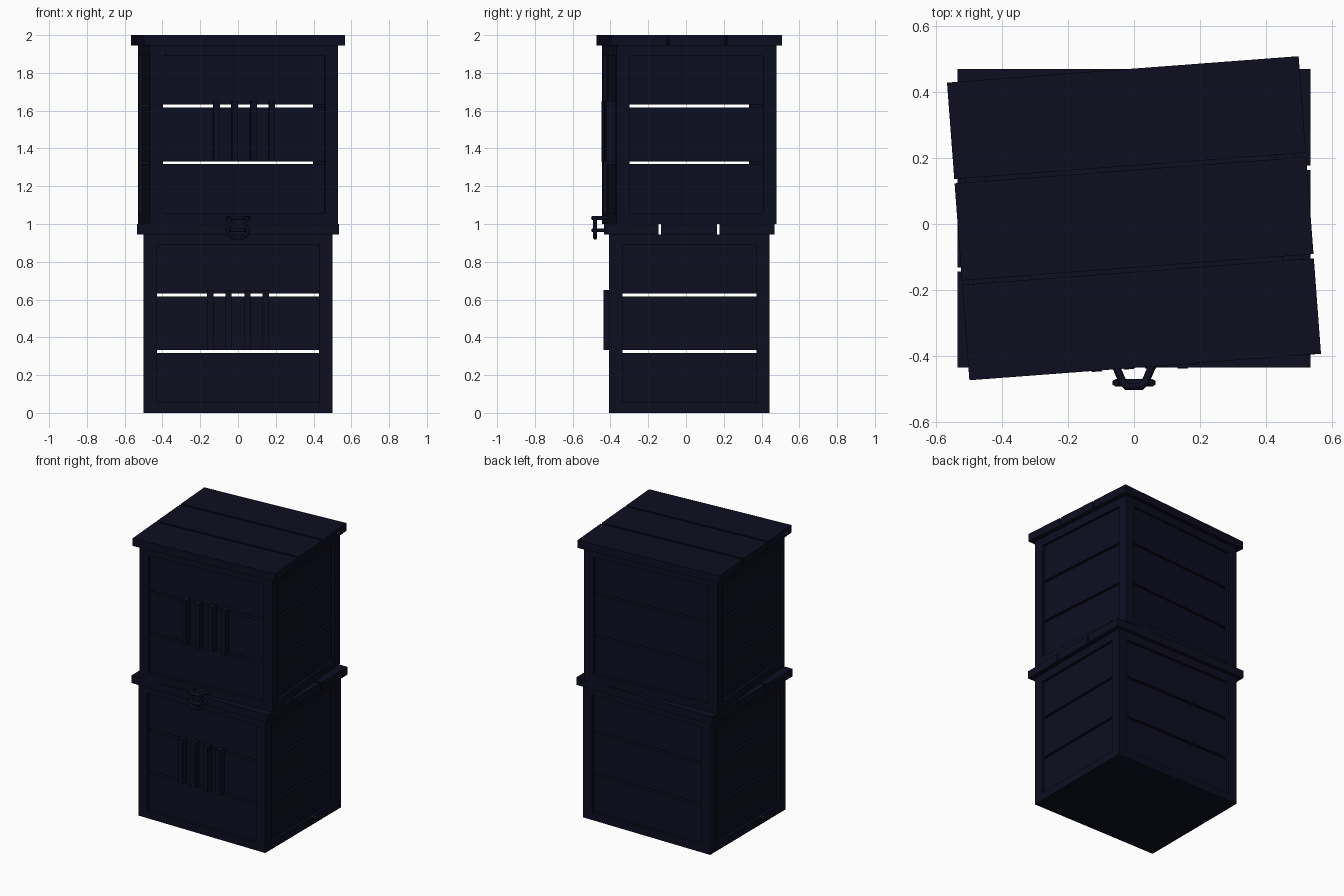
import bpy, math
from mathutils import Matrix, Vector

if "Cube" in bpy.data.objects:
    bpy.data.objects.remove(bpy.data.objects["Cube"])

mat = bpy.data.materials.new("dark navy wood")
mat.diffuse_color = (0.0040, 0.0042, 0.0145, 1)
mat.use_nodes = True
mat.node_tree.nodes["Principled BSDF"].inputs["Base Color"].default_value = mat.diffuse_color

W, D, H = 0.50, 0.425, 0.945      # half width, half depth, body height
POST, RAIL, CY = 0.07, 0.055, 0.0175


def box(name, lo, hi, M):
    """Axis-aligned box between two corners, then moved by M."""
    (x0, y0, z0), (x1, y1, z1) = lo, hi
    v = [M @ Vector((x, y, z)) for z in (z0, z1)
         for x, y in ((x0, y0), (x1, y0), (x1, y1), (x0, y1))]
    f = [(3, 2, 1, 0), (4, 5, 6, 7)]
    f += [(i, (i + 1) % 4, (i + 1) % 4 + 4, i + 4) for i in range(4)]
    me = bpy.data.meshes.new(name)
    me.from_pydata(v, [], f)
    me.materials.append(mat)
    ob = bpy.data.objects.new(name, me)
    bpy.context.collection.objects.link(ob)
    return ob


def tube(name, pts, r):
    """Low-poly metal rod along a path."""
    cu = bpy.data.curves.new(name, 'CURVE')
    cu.dimensions = '3D'
    cu.bevel_depth, cu.bevel_resolution = r, 1
    cu.use_fill_caps = True
    sp = cu.splines.new('POLY')
    sp.points.add(len(pts) - 1)
    for p, c in zip(sp.points, pts):
        p.co = (*c, 1)
    cu.materials.append(mat)
    ob = bpy.data.objects.new(name, cu)
    bpy.context.collection.objects.link(ob)
    bpy.ops.object.select_all(action='DESELECT')
    ob.select_set(True)
    bpy.context.view_layer.objects.active = ob
    bpy.ops.object.convert(target='MESH')


def crate(tag, z, angle):
    M = Matrix.Translation((0, CY, z)) @ Matrix.Rotation(math.radians(angle), 4, 'Z')
    # corner posts
    for sx in (-1, 1):
        for sy in (-1, 1):
            xs = sorted((sx * W, sx * (W - POST)))
            ys = sorted((sy * D, sy * (D - POST)))
            box(tag + "_corner_post", (xs[0], ys[0], 0), (xs[1], ys[1], H), M)
    # floor board
    box(tag + "_floor", (-W + 0.02, -D + 0.02, 0), (W - 0.02, D - 0.02, 0.03), M)
    # four walls: rails and recessed planks with open gaps
    for k in range(4):
        half, out = (W, D) if k % 2 == 0 else (D, W)
        R = M @ Matrix.Rotation(k * math.pi / 2, 4, 'Z')
        a = half - POST
        for z0, z1 in ((0, RAIL), (H - RAIL, H)):
            box(tag + "_rail", (-a, -out, z0), (a, -out + 0.06, z1), R)
        for z0, z1 in ((RAIL, 0.317), (0.332, 0.617), (0.632, H - RAIL)):
            box(tag + "_wall_plank", (-a, -out + 0.02, z0), (a, -out + 0.05, z1), R)
    # front slats
    for x in (-0.147, -0.05, 0.05, 0.147):
        box(tag + "_front_slat", (x - 0.016, -D - 0.03, 0.332),
            (x + 0.016, -D + 0.03, 0.65), M)
    # lid of three planks
    for y0, y1 in ((-0.452, -0.162), (-0.149, 0.146), (0.159, 0.452)):
        box(tag + "_lid_plank", (-0.534, y0, H), (0.534, y1, 1.0), M)


crate("lower_crate", 0, 0)
crate("upper_crate", 1, 4.3)

# clasp on the front: two brackets and a hanging ring
for name, z, back in (("clasp_upper_bracket", 1.032, -0.40),
                      ("clasp_lower_bracket", 0.967, -0.43)):
    tube(name, [(-0.055, back, z), (-0.055, -0.43, z), (-0.036, -0.475, z),
                (-0.022, -0.492, z), (0.022, -0.492, z), (0.036, -0.475, z),
                (0.055, -0.43, z), (0.055, back, z)], 0.012)
half = [(0.054, 1.035), (0.036, 1.005), (0.056, 0.97), (0.046, 0.943), (0.022, 0.927)]
ring = [(-x, -0.481, z) for x, z in half] + [(x, -0.481, z) for x, z in reversed(half)]
tube("clasp_ring", ring, 0.011)
